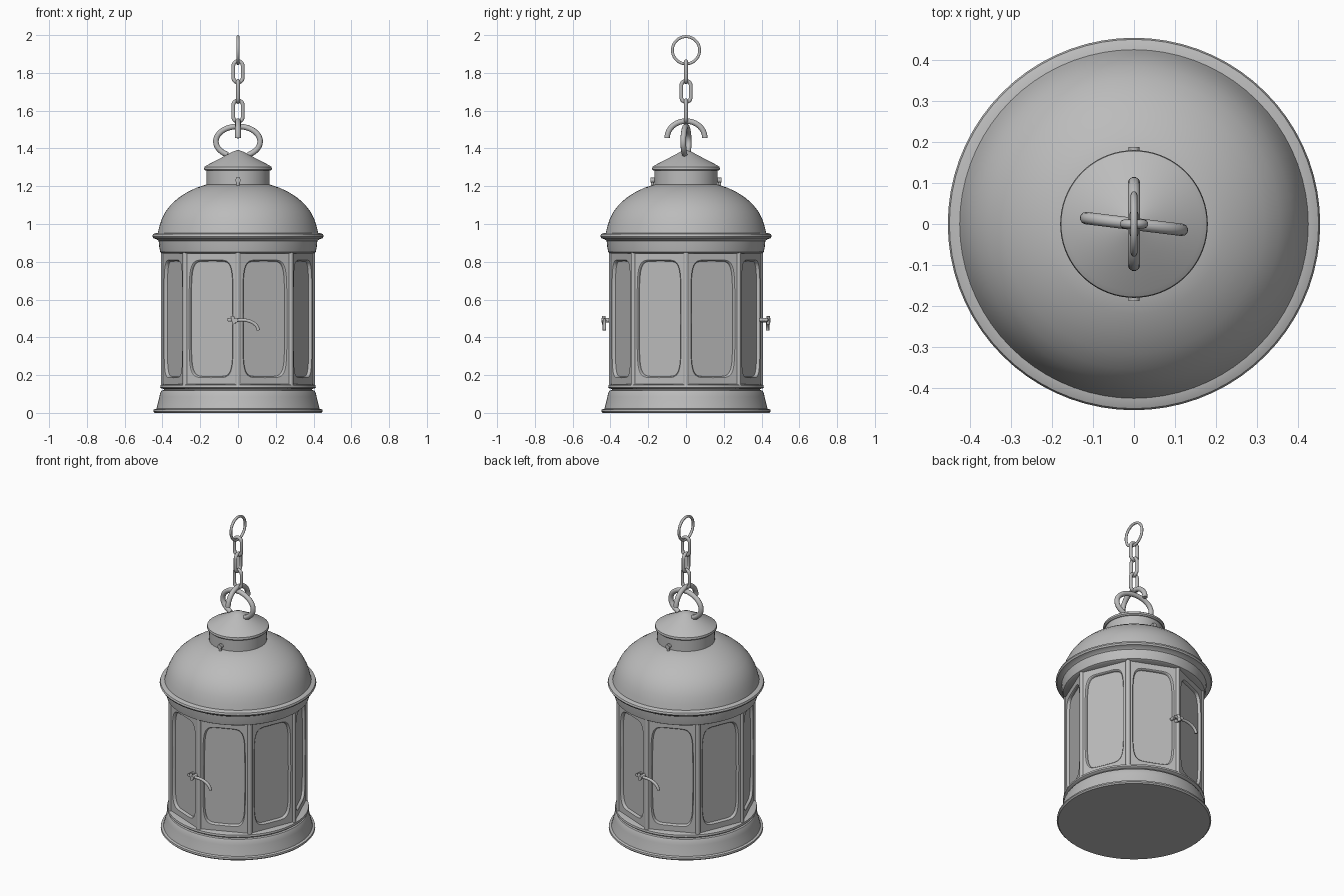
import bpy, bmesh, math
from math import sin, cos, pi, radians

if "Cube" in bpy.data.objects:
    bpy.data.objects.remove(bpy.data.objects["Cube"])

metal = bpy.data.materials.new("grey metal")
metal.diffuse_color = (0.5, 0.5, 0.5, 1)
metal.use_nodes = True
metal.node_tree.nodes["Principled BSDF"].inputs["Base Color"].default_value = metal.diffuse_color


def finish(ob, angle=35):
    if not ob.data.materials:
        ob.data.materials.append(metal)
    bpy.ops.object.select_all(action='DESELECT')
    ob.select_set(True)
    bpy.context.view_layer.objects.active = ob
    if ob.type != 'MESH':
        bpy.ops.object.convert(target='MESH')
        ob = bpy.context.object
    bpy.ops.object.shade_smooth_by_angle(angle=radians(angle))
    return ob


def from_bmesh(name, bm, angle=35):
    me = bpy.data.meshes.new(name)
    bm.to_mesh(me)
    bm.free()
    ob = bpy.data.objects.new(name, me)
    bpy.context.collection.objects.link(ob)
    return finish(ob, angle)


def lathe(name, profile, steps=72):
    """Spin an (r, z) profile, ordered bottom to top, about the z axis."""
    bm = bmesh.new()
    vs = [bm.verts.new((r, 0, z)) for r, z in profile]
    es = [bm.edges.new(p) for p in zip(vs, vs[1:])]
    bmesh.ops.spin(bm, geom=vs + es, cent=(0, 0, 0), axis=(0, 0, 1),
                   angle=2 * pi, steps=steps, use_duplicate=False)
    bmesh.ops.remove_doubles(bm, verts=bm.verts, dist=1e-4)
    bmesh.ops.recalc_face_normals(bm, faces=bm.faces)
    return from_bmesh(name, bm)


def tube(name, pts, radius, closed=False):
    cu = bpy.data.curves.new(name, 'CURVE')
    cu.dimensions = '3D'
    cu.bevel_depth = radius
    cu.bevel_resolution = 3
    cu.use_fill_caps = True
    sp = cu.splines.new('POLY')
    sp.points.add(len(pts) - 1)
    for p, co in zip(sp.points, pts):
        p.co = (*co, 1)
    sp.use_cyclic_u = closed
    ob = bpy.data.objects.new(name, cu)
    bpy.context.collection.objects.link(ob)
    return finish(ob, 50)


def oval(rx, rz, zc, turn, start=0, end=360, n=40, stretch=0):
    """Upright oval path turned about z; stretch adds straight link sides."""
    full = end - start == 360
    pts = []
    for i in range(n if full else n + 1):
        t = radians(start + (end - start) * (i + 0.5 * full) / n)
        h = rx * cos(t)
        z = zc + rz * sin(t) + math.copysign(stretch, sin(t)) * (stretch > 0)
        pts.append((h * cos(turn), h * sin(turn), z))
    return pts


# Foot of the lantern
lathe("base", [(0, 0), (.44, 0), (.448, .008), (.446, .018), (.432, .022),
               (.426, .045), (.416, .085), (.412, .105), (.405, .118),
               (.393, .121), (.393, .127), (.405, .129), (.412, .135),
               (.41, .147), (.395, .152), (0, .152)])

# Collar, rolled rim and dome
dome = [(.425 - .0, .953), (.417, .985), (.404, 1.025), (.384, 1.065),
        (.355, 1.103), (.317, 1.137), (.27, 1.168), (.22, 1.192), (.165, 1.21)]
lathe("dome_roof", [(0, .845), (.40, .845), (.412, .852), (.417, .88),
                    (.42, .91), (.432, .92), (.448, .925), (.454, .935),
                    (.45, .946), (.438, .951)] + dome + [(0, 1.21)])

# Chimney neck and conical cap
lathe("neck", [(0, 1.18), (.167, 1.18), (.167, 1.29), (0, 1.29)])
lathe("cap", [(0, 1.282), (.172, 1.282), (.18, 1.289), (.178, 1.302),
              (.165, 1.311), (.09, 1.35), (.03, 1.382), (0, 1.393)])

# Eight framed windows between corner posts
R = .402
APO, HALF = R * cos(pi / 8), R * sin(pi / 8)
ZC, HZ, N = .498, .355, 64


def power_oval(t, a, b, n):
    f = lambda c: math.copysign(abs(c) ** (2 / n), c) if abs(c) > 1e-9 else 0
    return a * f(cos(t)), b * f(sin(t))


bm = bmesh.new()
for k in range(8):
    ang = pi / 8 + k * pi / 4
    loops = []
    for a, b, depth, n in [(HALF, HZ, 0, 0), (.126, .312, 0, 6),
                           (.122, .308, .004, 6), (.119, .305, .016, 6)]:
        loop = []
        for i in range(N):
            t = 2 * pi * i / N
            if n:
                u, w = power_oval(t, a, b, n)
            else:
                u = a * max(-1, min(1, cos(t) * math.sqrt(2)))
                w = b * max(-1, min(1, sin(t) * math.sqrt(2)))
            d = APO - depth
            loop.append(bm.verts.new((d * cos(ang) - u * sin(ang),
                                      d * sin(ang) + u * cos(ang), ZC + w)))
        loops.append(loop)
    for lo, li in zip(loops, loops[1:]):
        for i in range(N):
            j = (i + 1) % N
            bm.faces.new((lo[i], lo[j], li[j], li[i]))
    bm.faces.new(loops[-1])
bmesh.ops.remove_doubles(bm, verts=bm.verts, dist=1e-4)
from_bmesh("window_walls", bm, 30)

for k in range(8):
    a = k * pi / 4
    x, y = .393 * cos(a), .393 * sin(a)
    tube("corner_post", [(x, y, .145), (x, y, .85)], .015)

# Latches and neck bolts, front and back
for s in (1, -1):
    side = "front" if s == 1 else "back"
    P = lambda pts: [(s * x, s * y, z) for x, y, z in pts]
    arc = [(.02 + .087 * sin(radians(t)), -.432, .437 + .055 * cos(radians(t)))
           for t in range(0, 91, 10)]
    tube(side + "_latch_hook", P([(-.055, -.425, .494), (-.02, -.43, .49)] + arc), .009)
    tube(side + "_latch_pin", P([(-.012, -.39, .49), (-.012, -.447, .49)]), .012)
    tube(side + "_latch_knob", P([(-.02, -.435, .47), (-.03, -.435, .512)]), .01)
    tube(side + "_latch_end", P([(-.045, -.39, .493), (-.045, -.434, .493)]), .01)
    tube(side + "_neck_bolt", P([(0, -.15, 1.232), (0, -.188, 1.232)]), .014)
    tube(side + "_neck_pin", P([(0, -.178, 1.205), (0, -.178, 1.245)]), .008)

# Carrying loop, hook and chain
tube("carrying_loop", oval(.118, .08, 1.437, radians(-7), -62, 242), .015)
tube("hanging_hook", oval(.1, .09, 1.455, pi / 2, 0, 180, 24), .015)
for i, (zc, turn) in enumerate([(1.598, 0), (1.702, pi / 2), (1.806, 0)]):
    tube("chain_link_%d" % (i + 1),
         oval(.025, .025, zc, turn, n=24, stretch=.031), .0105, True)
tube("top_ring", oval(.072, .072, 1.92, pi / 2, n=48), .008, True)
